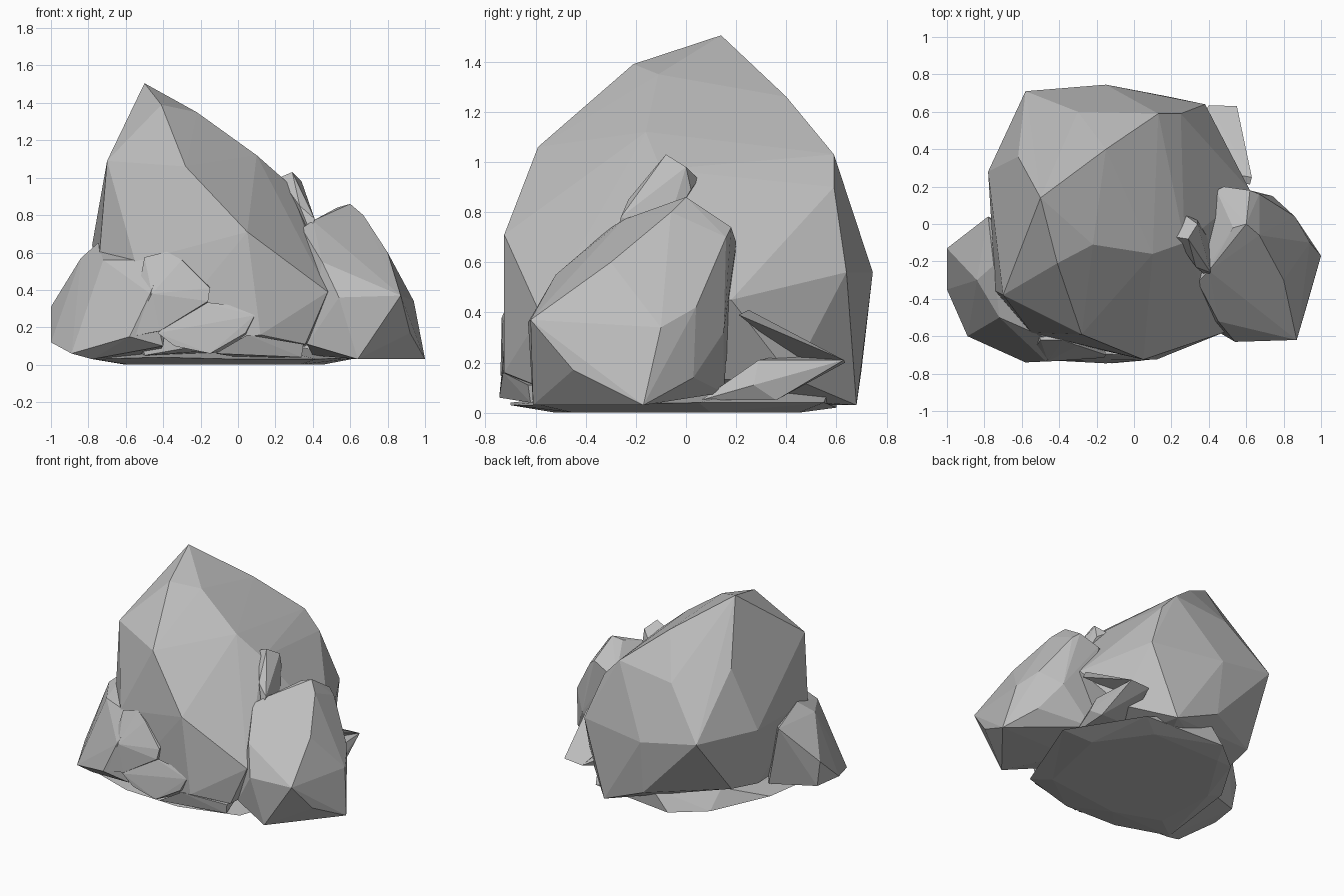
import bpy, bmesh

stone = bpy.data.materials.new("grey stone")
stone.diffuse_color = (0.51, 0.51, 0.51, 1)


def rock(name, corners):
    """Flat-faced stone: the convex hull around a few corner points."""
    bm = bmesh.new()
    for c in corners:
        bm.verts.new(c)
    bmesh.ops.convex_hull(bm, input=bm.verts)
    loose = [v for v in bm.verts if not v.link_faces]
    bmesh.ops.delete(bm, geom=loose, context='VERTS')
    bmesh.ops.recalc_face_normals(bm, faces=bm.faces)
    mesh = bpy.data.meshes.new(name)
    bm.to_mesh(mesh)
    bm.free()
    mesh.materials.append(stone)
    ob = bpy.data.objects.new(name, mesh)
    bpy.context.collection.objects.link(ob)


# tall leaning boulder, undercut at the back left
rock("main_boulder", [
    (-.50, .14, 1.505), (-.41, -.21, 1.39), (-.22, -.11, 1.35), (-.28, -.59, 1.06),
    (-.70, -.38, 1.09), (.10, -.16, 1.12), (-.15, .40, 1.26), (.13, .59, 1.03),
    (.25, .59, .90), (.05, -.725, .71), (.48, -.58, .39), (.38, .64, .56),
    (.62, .18, .45), (-.15, .745, .56), (-.58, .71, .64), (-.78, .28, .64),
    (-.62, .36, 1.08), (-.30, .60, .98), (-.74, -.36, .60), (-.55, -.58, .55),
    (.27, -.10, .97), (.12, -.725, .16), (.36, -.60, .11), (.47, .42, .14),
    (.19, .68, .03), (-.14, .70, .17), (-.65, .40, .22), (-.66, .10, .15),
    (-.50, -.60, .05)])

# low ground slab under the boulder
rock("base_slab", [
    (-.58, -.40, 0), (-.25, -.52, 0), (.33, -.45, 0), (.45, .10, 0), (.20, .45, 0),
    (-.35, .45, 0), (-.60, .05, 0), (-.78, -.56, .03), (-.42, -.70, .04),
    (.00, -.70, .03), (.42, -.58, .03), (.66, .05, .04), (.35, .55, .04),
    (-.27, .60, .02), (-.49, .42, .02), (-.72, .05, .05), (-.14, .60, .17),
    (-.50, .30, .15)])

# big stone on the right
rock("right_stone", [
    (.60, .00, .86), (.53, -.02, .84), (.67, -.06, .80), (.80, -.30, .60),
    (.87, -.62, .37), (.54, -.63, .36), (.64, -.61, .03), (1.0, -.17, .03),
    (.92, -.45, .17), (.94, -.10, .34), (.86, .04, .42), (.67, .16, .70),
    (.62, .18, .74), (.44, .18, .68), (.48, .20, .68), (.34, -.31, .73),
    (.40, -.25, .77), (.45, -.52, .55), (.37, -.53, .11), (.86, .03, .14),
    (.74, .15, .32), (.50, .15, .08), (.40, -.20, .05)])

# stone leaning on the left
rock("left_stone", [
    (-.75, -.22, .65), (-.84, -.30, .57), (-.78, .04, .56), (-1.0, -.13, .31),
    (-1.0, -.35, .12), (-.97, -.14, .12), (-.89, -.60, .06), (-.58, -.74, .15),
    (-.47, -.735, .38), (-.72, -.50, .56), (-.57, -.52, .56), (-.40, -.64, .56),
    (-.40, -.70, .10), (-.35, -.45, .45), (-.78, -.58, .03), (-.45, -.30, .04),
    (-.66, -.02, .10)])

# small stone filling the front corner
rock("front_stone", [
    (-.50, -.62, .575), (-.38, -.62, .605), (-.30, -.65, .56), (-.15, -.70, .41),
    (-.16, -.715, .34), (-.58, -.735, .15), (-.46, -.735, .38), (-.42, -.73, .18),
    (-.20, -.45, .50), (-.25, -.45, .20), (-.55, -.45, .30)])

# wedge shards along the front foot
rock("front_wedge", [
    (-.43, -.73, .17), (-.22, -.69, .34), (-.05, -.70, .32), (.09, -.725, .265),
    (.04, -.73, .17), (-.15, -.745, .06), (-.34, -.735, .10), (.05, -.55, .10),
    (-.30, -.55, .12)])
rock("front_foot", [
    (-.12, -.745, .06), (.05, -.73, .16), (.35, -.63, .11), (.34, -.62, .04),
    (.00, -.50, .04), (.30, -.40, .10)])

# pointed slab and thin blade sticking out at the back right
rock("back_shard", [
    (.55, .63, .21), (.40, .635, .20), (.57, .29, .21), (.61, .27, .11),
    (.58, .36, .05), (.56, .06, .05), (.30, .30, .10), (.30, .45, .24)])
rock("back_blade", [
    (.55, .63, .21), (.40, .635, .20), (.63, .25, .41), (.62, .21, .39),
    (.30, .30, .36), (.42, .45, .20)])

# thin splinter between the boulder and the right stone
rock("top_splinter", [
    (.22, -.07, 1.00), (.29, -.08, 1.03), (.34, .00, .98), (.27, .05, .93),
    (.34, .02, .89), (.33, -.23, .85), (.41, -.26, .78), (.39, -.28, .70),
    (.40, -.08, .72), (.30, -.10, .75)])
